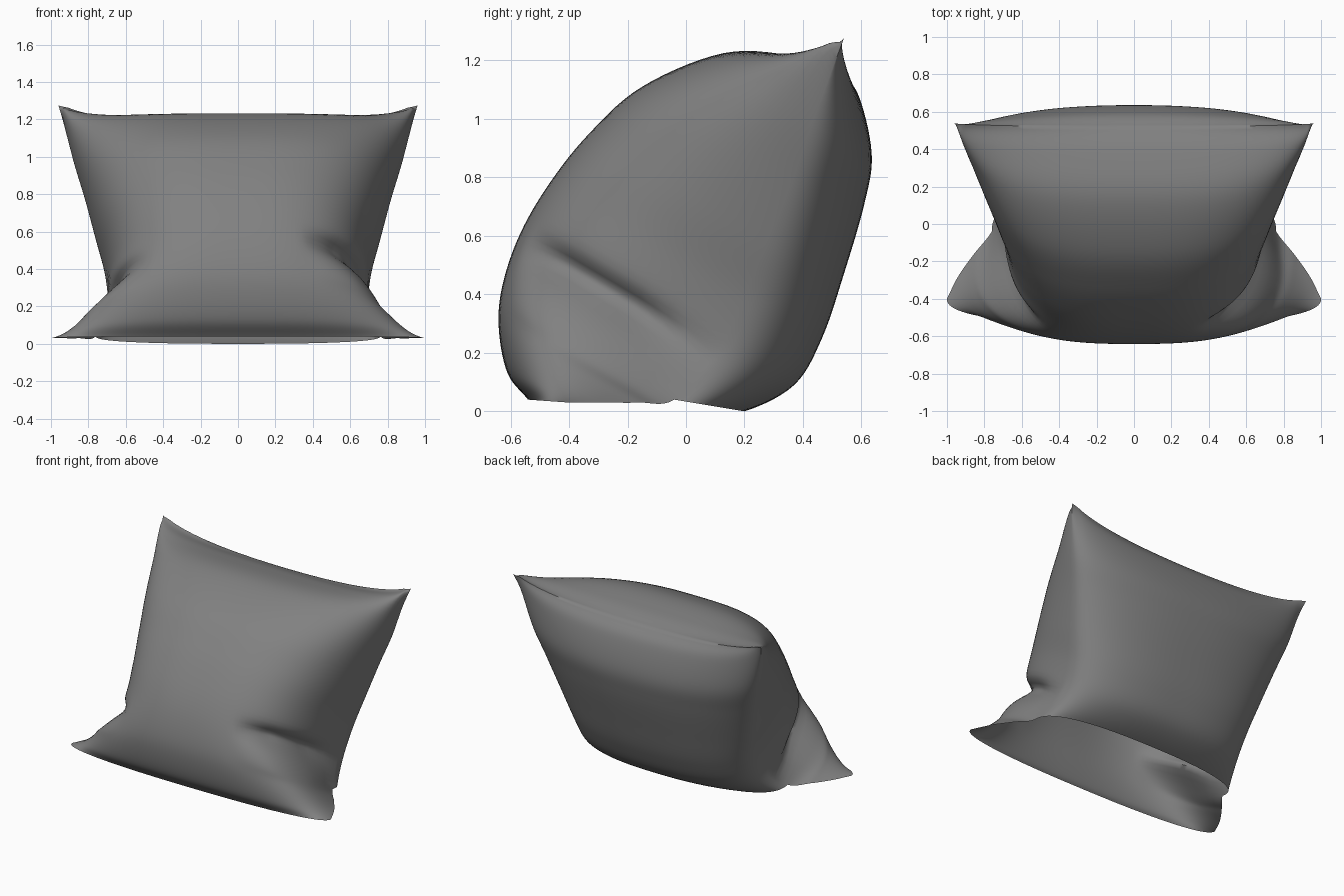
import bpy, bmesh, math
from mathutils import Vector

if "Cube" in bpy.data.objects:
    bpy.data.objects.remove(bpy.data.objects["Cube"])

# Stations from top seam to bottom hem:
# front centre (y,z), back centre (y,z), side seam (x,y,z), front and back roundness
STATIONS = [
    (.52, 1.17, .52, 1.17, .96, .54, 1.275, 2.0, 2.0),
    (.37, 1.215, .59, 1.08, .93, .50, 1.17, 3.6, 2.2),
    (.13, 1.225, .635, .88, .88, .43, .98, 3.2, 2.3),
    (-.15, 1.11, .61, .71, .82, .36, .78, 2.9, 2.3),
    (-.34, .94, .54, .47, .76, .27, .56, 2.9, 2.4),
    (-.48, .76, .465, .25, .71, .19, .37, 3.0, 2.5),
    (-.575, .59, .37, .09, .70, .10, .19, 3.0, 2.5),
    (-.63, .42, .20, .0, .76, -.04, .04, 3.0, 2.5),
    (-.64, .28, .08, .0, .855, -.16, .03, 2.8, 2.5),
    (-.61, .13, -.20, .01, .94, -.28, .03, 2.6, 2.5),
    (-.54, .04, -.54, .04, 1.0, -.40, .03, 2.4, 2.5),
]
NS, NU = 70, 28


def station(s):
    """Catmull-Rom interpolation of the station table."""
    last = len(STATIONS) - 1
    i = min(int(s), last - 1)
    t = s - i
    p1, p2 = STATIONS[i], STATIONS[i + 1]
    p0 = STATIONS[i - 1] if i else [2 * a - b for a, b in zip(p1, p2)]
    p3 = STATIONS[i + 2] if i + 2 <= last else [2 * b - a for a, b in zip(p1, p2)]
    return [.5 * (2 * b + (c - a) * t + (2 * a - 5 * b + 4 * c - d) * t * t
                  + (3 * b - a - 3 * c + d) * t ** 3)
            for a, b, c, d in zip(p0, p1, p2, p3)]


def bump(x, centre, width):
    return math.exp(-((x - centre) / width) ** 2)


def surface(s, w, back):
    """Point on the front or back panel; w runs -1..1 from left to right."""
    fy, fz, by, bz, sx, sy, sz, nf, nb = station(s)
    n = nb if back else nf
    u = math.sin(abs(w) * math.pi / 2)
    k = max(0, 1 - u ** n) ** (1 / n)
    cy, cz = (by, bz) if back else (fy, fz)
    p = Vector((math.copysign(u * sx, w), sy + (cy - sy) * k, sz + (cz - sz) * k))
    # raise the top edge towards its corners
    p.z += .05 * u ** 4 * min(1, 3 * k) * bump(s, .7, .9)
    # fold running from the front face into each side
    if not back:
        centre, start = (6.1, .50) if w > 0 else (6.6, .66)
        ramp = min(1, max(0, (u - start) / .3)) * min(1, k * 2.5)
        pinch = ramp * (.11 * bump(s, centre, .32) - .03 * bump(s, centre + .9, .5))
        p += (Vector((0, 0, .5)) - p) * pinch
    return p


# Bean bag body: front panel to the hem, shorter back panel, open underneath
bm = bmesh.new()
for back, rows in ((False, NS), (True, NS * 7 // 10)):
    grid = [[bm.verts.new(surface(10 * i / NS, j / NU - 1, back))
             for j in range(2 * NU + 1)] for i in range(rows + 1)]
    for i in range(rows):
        for j in range(2 * NU):
            bm.faces.new((grid[i][j], grid[i + 1][j], grid[i + 1][j + 1], grid[i][j + 1]))
bmesh.ops.remove_doubles(bm, verts=bm.verts, dist=.0005)
bmesh.ops.recalc_face_normals(bm, faces=bm.faces)

# Rest on the ground
low = min(v.co.z for v in bm.verts)
bmesh.ops.translate(bm, verts=bm.verts, vec=(0, 0, -low))

mesh = bpy.data.meshes.new("bean_bag")
bm.to_mesh(mesh)
bm.free()
bag = bpy.data.objects.new("bean_bag", mesh)
bpy.context.collection.objects.link(bag)

# Dark grey fabric
fabric = bpy.data.materials.new("dark_fabric")
fabric.diffuse_color = (.22, .22, .22, 1)
fabric.use_nodes = True
fabric.node_tree.nodes["Principled BSDF"].inputs["Base Color"].default_value = fabric.diffuse_color
mesh.materials.append(fabric)

bpy.context.view_layer.objects.active = bag
bag.select_set(True)
bpy.ops.object.shade_smooth_by_angle(angle=math.radians(60))
